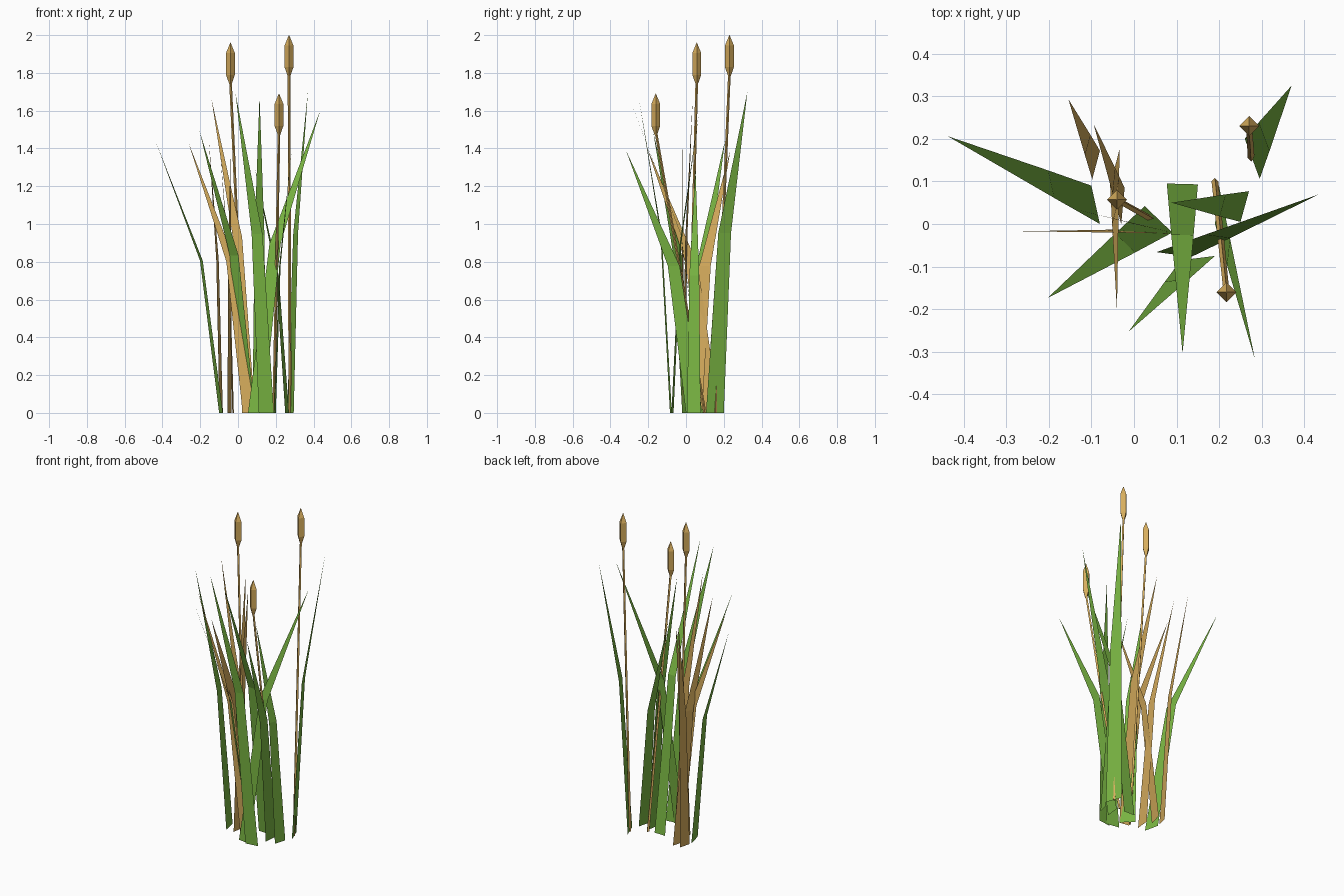
import bpy, math
from mathutils import Vector

if "Cube" in bpy.data.objects:
    bpy.data.objects.remove(bpy.data.objects["Cube"])


def material(name, rgb):
    m = bpy.data.materials.new(name)
    m.diffuse_color = (*rgb, 1)
    m.use_nodes = True
    m.node_tree.nodes["Principled BSDF"].inputs["Base Color"].default_value = m.diffuse_color
    return m


GREEN = material("leaf green", (0.19, 0.46, 0.055))
TAN = material("dry tan", (0.68, 0.42, 0.11))


def make(name, verts, faces, mat):
    me = bpy.data.meshes.new(name)
    me.from_pydata(verts, [], faces)
    me.materials.append(mat)
    ob = bpy.data.objects.new(name, me)
    bpy.context.collection.objects.link(ob)
    return ob


def blade(name, a, b, tip, mat):
    """Flat blade: base edge a-b on the ground, one bend, pointed tip."""
    a, b, tip = Vector((*a, 0)), Vector((*b, 0)), Vector(tip)
    c = (a + b) / 2
    off = tip - c
    mid = c + Vector((off.x * 0.3, off.y * 0.3, tip.z * 0.56))
    half = (b - a) * 0.36
    make(name, [a, b, mid + half, mid - half, tip], [(0, 1, 2, 3), (3, 2, 4)], mat)


def spindle(name, rings, mat, sides=4):
    """Closed four-sided loft through (x, y, z, radius) rings."""
    verts, faces = [], []
    for x, y, z, r in rings:
        for i in range(sides):
            t = math.tau * i / sides
            verts.append((x + r * math.cos(t), y + r * math.sin(t), z))
    for k in range(len(rings) - 1):
        for i in range(sides):
            j = (i + 1) % sides
            p, q = k * sides, (k + 1) * sides
            faces.append((p + i, p + j, q + j, q + i))
    faces.append(tuple(reversed(range(sides))))
    faces.append(tuple(range(len(verts) - sides, len(verts))))
    make(name, verts, faces, mat)


# Green leaves: base corner, base corner, tip
green = [
    ((-0.10, 0.09), (-0.08, 0.0), (-0.437, 0.206, 1.44)),
    ((0.025, 0.042), (0.09, -0.02), (-0.203, -0.174, 1.49)),
    ((0.11, -0.085), (0.19, -0.075), (-0.013, -0.253, 1.69)),
    ((0.077, 0.095), (0.15, 0.093), (0.114, -0.304, 1.68)),
    ((0.20, 0.087), (0.19, 0.0), (0.284, -0.318, 1.39)),
    ((0.053, -0.066), (0.135, -0.077), (0.435, 0.07, 1.60)),
    ((0.26, 0.20), (0.295, 0.106), (0.37, 0.325, 1.70)),
    ((0.27, 0.077), (0.25, 0.005), (0.088, 0.05, 1.30)),
]
for i, (a, b, t) in enumerate(green):
    blade(f"green_leaf_{i + 1}", a, b, t, GREEN)

# Dry leaves
dry = [
    ((-0.08, 0.172), (-0.098, 0.105), (-0.154, 0.293, 1.44)),
    ((0.025, -0.012), (0.09, -0.022), (-0.262, -0.017, 1.43)),
    ((0.022, -0.005), (0.09, -0.02), (-0.14, 0.035, 1.66)),
    ((-0.034, 0.176), (-0.056, 0.09), (-0.04, -0.205, 1.40)),
    ((-0.03, 0.0), (-0.022, 0.085), (-0.095, 0.235, 1.39)),
]
for i, (a, b, t) in enumerate(dry):
    blade(f"dry_leaf_{i + 1}", a, b, t, TAN)

# Reed stalks with seed heads: base, head position, top height
reeds = [
    ((0.04, 0.012), (-0.04, 0.057), 1.96),
    ((0.275, 0.155), (0.27, 0.23), 2.0),
    ((0.19, 0.10), (0.217, -0.16), 1.69),
]
for i, ((bx, by), (x, y), top) in enumerate(reeds):
    spindle(f"stalk_{i + 1}", [(bx, by, 0, 0.008), (x, y, top - 0.2, 0.007)], TAN)
    spindle(f"seed_head_{i + 1}", [
        (x, y, top - 0.22, 0.006), (x, y, top - 0.17, 0.0235),
        (x, y, top - 0.055, 0.0235), (x, y, top, 0.001)], TAN)
